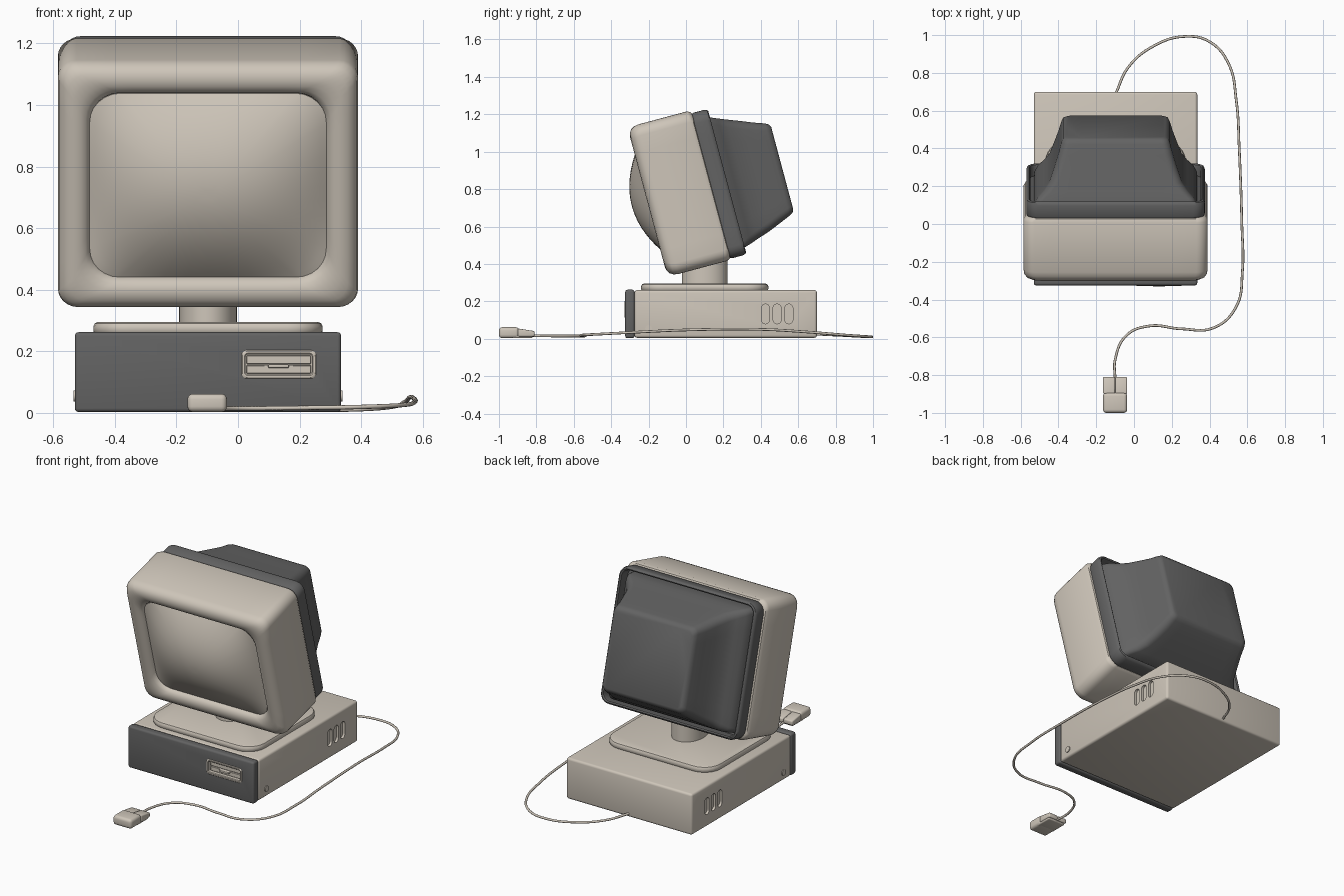
import bpy, bmesh, math
from mathutils import Vector

if "Cube" in bpy.data.objects:
    bpy.data.objects.remove(bpy.data.objects["Cube"])


def material(name, rgb):
    m = bpy.data.materials.new(name)
    m.use_nodes = True
    m.diffuse_color = (*rgb, 1)
    m.node_tree.nodes["Principled BSDF"].inputs["Base Color"].default_value = (*rgb, 1)
    return m


BEIGE = material("warm beige plastic", (0.62, 0.565, 0.49))
DARK = material("dark grey plastic", (0.125, 0.125, 0.125))
CX = -0.0975          # centre line of the computer
TILT = math.radians(15)


def finish(name, bm, mat, tilted=False):
    bmesh.ops.recalc_face_normals(bm, faces=bm.faces)
    me = bpy.data.meshes.new(name)
    bm.to_mesh(me)
    bm.free()
    me.materials.append(mat)
    ob = bpy.data.objects.new(name, me)
    bpy.context.collection.objects.link(ob)
    if tilted:
        ob.location.x = CX
        ob.rotation_euler.x = TILT
    smooth(ob)
    return ob


def smooth(ob):
    bpy.ops.object.select_all(action='DESELECT')
    ob.select_set(True)
    bpy.context.view_layer.objects.active = ob
    bpy.ops.object.shade_smooth_by_angle(angle=math.radians(40))


def rounded_rect(a0, a1, b0, b1, r, corner=6, side=8):
    """Closed 2D outline with round corners and subdivided sides."""
    arcs = []
    for k, (a, b) in enumerate([(a1 - r, b1 - r), (a0 + r, b1 - r),
                                (a0 + r, b0 + r), (a1 - r, b0 + r)]):
        angles = [math.pi / 2 * (k + i / corner) for i in range(corner + 1)]
        arcs.append([Vector((a + r * math.cos(t), b + r * math.sin(t))) for t in angles])
    pts = []
    for k, arc in enumerate(arcs):
        nxt = arcs[(k + 1) % 4][0]
        pts += arc + [arc[-1].lerp(nxt, i / side) for i in range(1, side)]
    return pts


PLACE = {'X': lambda p, d: (d, p[0], p[1]),
         'Y': lambda p, d: (p[0], d, p[1]),
         'Z': lambda p, d: (p[0], p[1], d)}


def loft(name, rings, mat, tilted=False):
    """Skin a list of equal length 3D rings and cap both ends."""
    bm = bmesh.new()
    loops = [[bm.verts.new(p) for p in ring] for ring in rings]
    n = len(loops[0])
    for lo, hi in zip(loops, loops[1:]):
        for i in range(n):
            j = (i + 1) % n
            bm.faces.new((lo[i], lo[j], hi[j], hi[i]))
    bm.faces.new(loops[0])
    bm.faces.new(loops[-1])
    return finish(name, bm, mat, tilted)


def shell(name, rect, steps, mat, axis='Y', tilted=False):
    """Loft a rectangle through steps of (inset, depth, corner radius)."""
    a0, a1, b0, b1 = rect
    rings = [[PLACE[axis](p, d) for p in
              rounded_rect(a0 + s, a1 - s, b0 + s, b1 - s, r)] for s, d, r in steps]
    return loft(name, rings, mat, tilted)


def box(name, lo, hi, mat, bevel=0.0, segments=3, slope=0.0):
    """Bevelled box; slope lowers the top edge at the +y end."""
    bm = bmesh.new()
    bmesh.ops.create_cube(bm, size=1)
    for v in bm.verts:
        v.co = [l + (c + 0.5) * (h - l) for l, h, c in zip(lo, hi, v.co)]
        if v.co.z > hi[2] - 1e-5 and v.co.y > hi[1] - 1e-5:
            v.co.z -= slope
    if bevel:
        bmesh.ops.bevel(bm, geom=bm.edges[:], offset=bevel, segments=segments,
                        profile=0.5, affect='EDGES')
    return finish(name, bm, mat)


def cylinder(name, centre, radii, height, mat, axis='Z'):
    rx, ry = radii
    turn = [2 * math.pi * i / 40 for i in range(40)]
    cx, cy, d = centre
    ring = [(cx + rx * math.cos(t), cy + ry * math.sin(t)) for t in turn]
    return loft(name, [[PLACE[axis](p, h) for p in ring] for h in (d, d + height)], mat)


def cut(target, cutter):
    mod = target.modifiers.new("cut", 'BOOLEAN')
    mod.operation, mod.object, mod.solver = 'DIFFERENCE', cutter, 'EXACT'
    bpy.context.view_layer.objects.active = target
    bpy.ops.object.modifier_apply(modifier=mod.name)
    bpy.data.objects.remove(cutter)


# Computer case with side vents and round side buttons
LEFT, RIGHT = -0.53, 0.335
case = box("case", (LEFT, -0.275, 0.005), (RIGHT, 0.70, 0.26), BEIGE, 0.014)
for wall in (LEFT, RIGHT):
    for y in (0.425, 0.487, 0.55):
        cut(case, shell("vent_cutter", (y - 0.021, y + 0.021, 0.08, 0.185),
                        [(0, wall - 0.015, 0.02), (0, wall + 0.015, 0.02)], BEIGE, 'X'))
    cylinder("side_button", (-0.2, 0.055, wall - 0.005), (0.018, 0.018), 0.01, BEIGE, 'X')
smooth(case)

# Dark front panel with the drive bay
panel = box("front_panel", (LEFT, -0.325, 0.003), (RIGHT, -0.275, 0.262), DARK, 0.012)
bay = (0.01, 0.255, 0.11, 0.205)
cut(panel, shell("bay_cutter", bay, [(0.004, -0.35, 0.015), (0.004, -0.29, 0.015)], DARK))
smooth(panel)
shell("drive_frame", bay, [(0, -0.288, 0.02), (0, -0.324, 0.02), (0.004, -0.328, 0.018),
                           (0.011, -0.328, 0.012), (0.015, -0.324, 0.008),
                           (0.015, -0.3, 0.008)], BEIGE)
for name, z in (("drive_lower_flap", 0.128), ("drive_upper_flap", 0.159)):
    box(name, (0.028, -0.31, z), (0.237, -0.295, z + 0.027), BEIGE, 0.002, 1)
box("drive_latch", (0.098, -0.33, 0.146), (0.165, -0.3, 0.158), BEIGE, 0.003, 2)

# Swivel base and neck
shell("swivel_base", (-0.47, 0.275, -0.24, 0.44),
      [(0.006, 0.257, 0.11), (0, 0.265, 0.115), (0, 0.281, 0.115),
       (0.005, 0.291, 0.11), (0.015, 0.295, 0.1)], BEIGE, 'Z')
cylinder("neck", (CX, 0.1, 0.285), (0.094, 0.122), 0.2, BEIGE)

# Monitor housing, rounded round the front and into the screen opening
body = (-0.4875, 0.4875, 0.345, 1.173)
shell("monitor_housing", body,
      [(0.03, 0.345, 0.04), (0.01, 0.338, 0.055), (0, 0.32, 0.06), (0, 0.05, 0.06),
       (0.004, 0.026, 0.06), (0.016, 0.006, 0.06), (0.034, -0.006, 0.06),
       (0.055, -0.01, 0.07), (0.074, -0.008, 0.08), (0.09, 0, 0.09),
       (0.1, 0.012, 0.1), (0.105, 0.03, 0.1), (0.105, 0.06, 0.1)], BEIGE, tilted=True)

# Bulging screen: concentric rings raised by a pillow function
half_w, half_h, mid = 0.386, 0.309, 0.759
outline = rounded_rect(-half_w, half_w, -half_h, half_h, 0.1)


def dome(p):
    bulge = (1 - abs(p.x / half_w) ** 2.4) * (1 - abs(p.y / half_h) ** 2)
    return (p.x, 0.024 - 0.12 * bulge, p.y + mid)


rings = [[(p.x, 0.05, p.y + mid) for p in outline]]
rings += [[dome(p * (1 - i / 20)) for p in outline] for i in range(20)]
loft("screen", rings, BEIGE, True)

# Dark lipped ring behind the housing
shell("rear_ring", (-0.4725, 0.4725, 0.352, 1.157),
      [(0.02, 0.33, 0.05), (0.005, 0.338, 0.06), (0, 0.352, 0.06), (0, 0.41, 0.06),
       (0.005, 0.425, 0.055), (0.013, 0.43, 0.05), (0.02, 0.425, 0.045),
       (0.023, 0.41, 0.04), (0.023, 0.365, 0.04)], DARK, tilted=True)

# Flared rear cover: (half width, bottom, top, depth, corner radius)
sections = [(0.435, 0.388, 1.122, 0.36, 0.03), (0.43, 0.39, 1.118, 0.40, 0.03),
            (0.412, 0.392, 1.108, 0.435, 0.035), (0.38, 0.402, 1.094, 0.468, 0.04),
            (0.35, 0.417, 1.077, 0.51, 0.045), (0.325, 0.44, 1.05, 0.58, 0.045),
            (0.302, 0.469, 1.022, 0.65, 0.045), (0.287, 0.492, 1.003, 0.705, 0.04),
            (0.278, 0.504, 0.992, 0.725, 0.035), (0.262, 0.52, 0.975, 0.733, 0.025)]
loft("rear_cover", [[(p.x, d, p.y) for p in rounded_rect(-w, w, b, t, r)]
                    for w, b, t, d, r in sections], DARK, True)

# Mouse with two sloping buttons
box("mouse_body", (-0.164, -1.0, 0.003), (-0.036, -0.893, 0.062), BEIGE, 0.018, 4)
box("mouse_base", (-0.16, -0.93, 0.003), (-0.04, -0.82, 0.03), BEIGE, 0.008)
for name, x in (("mouse_button_right", -0.164), ("mouse_button_left", -0.099)):
    box(name, (x, -0.899, 0.012), (x + 0.063, -0.81, 0.055), BEIGE, 0.007, 3, 0.014)

# Mouse cable looping round to the back of the case
path = [(-.1, -.82, .016), (-.1, -.72, .015), (-.04, -.59, .015), (.08, -.54, .015),
        (.25, -.555, .017), (.42, -.55, .02), (.54, -.44, .026), (.574, -.25, .036),
        (.571, 0, .047), (.557, .4, .05), (.542, .65, .036), (.5, .85, .02),
        (.4, .965, .012), (.27, .993, .01), (.1, .94, .012), (-.03, .83, .018),
        (-.097, .69, .025)]
curve = bpy.data.curves.new("mouse_cable", 'CURVE')
curve.dimensions = '3D'
curve.bevel_depth = 0.007
curve.bevel_resolution = 2
spline = curve.splines.new('BEZIER')
spline.bezier_points.add(len(path) - 1)
for point, co in zip(spline.bezier_points, path):
    point.co = co
    point.handle_left_type = point.handle_right_type = 'AUTO'
curve.materials.append(BEIGE)
bpy.context.collection.objects.link(bpy.data.objects.new("mouse_cable", curve))
